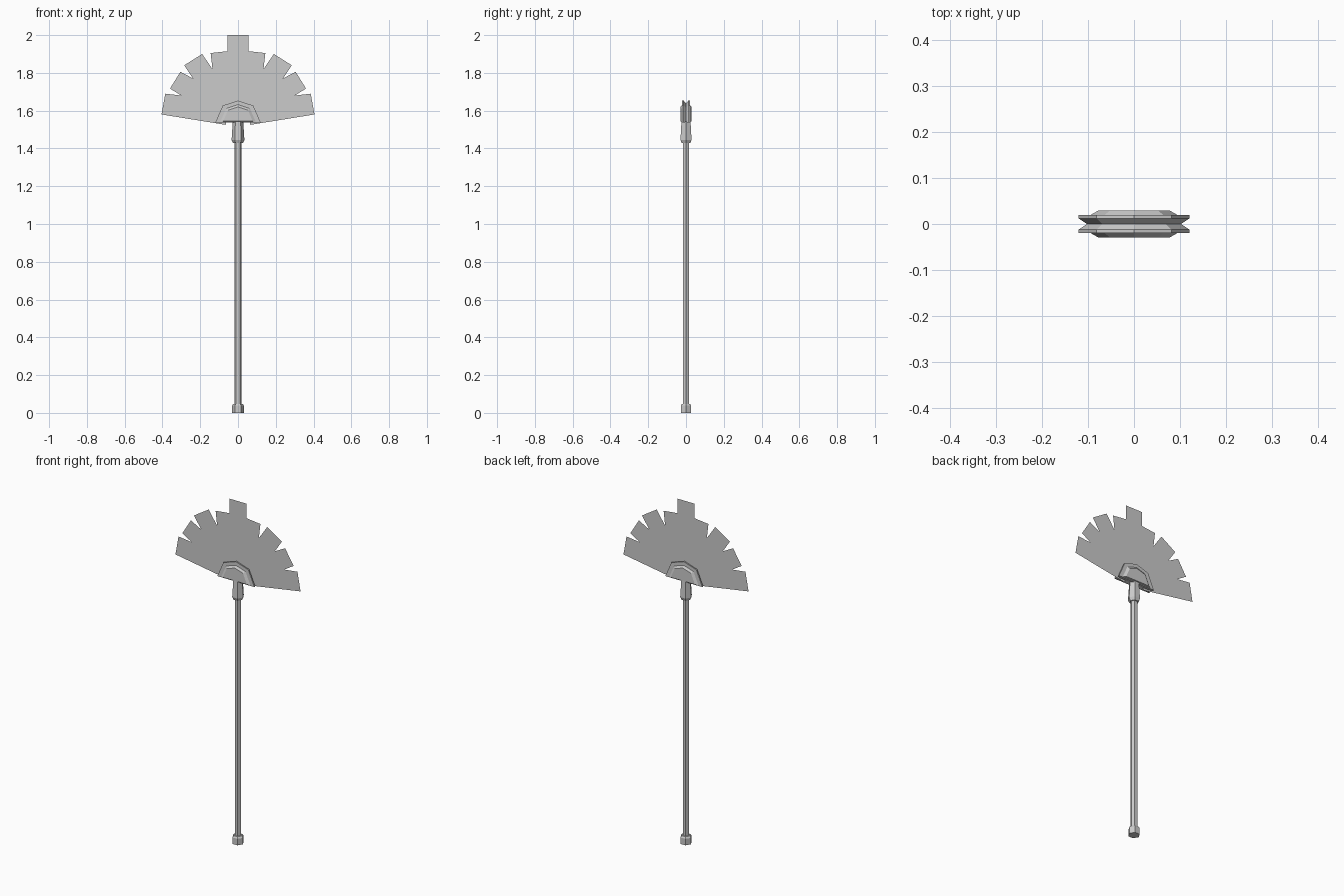
import bpy, math

if "Cube" in bpy.data.objects:
    bpy.data.objects.remove(bpy.data.objects["Cube"])

def make(name, verts, faces):
    me = bpy.data.meshes.new(name)
    me.from_pydata(verts, [], faces)
    me.update()
    ob = bpy.data.objects.new(name, me)
    bpy.context.collection.objects.link(ob)
    return ob

def loft(name, rings):
    """Skin closed rings of equal length and cap both ends."""
    n = len(rings[0])
    verts = [p for r in rings for p in r]
    faces = [(k*n + i, k*n + (i+1) % n, (k+1)*n + (i+1) % n, (k+1)*n + i)
             for k in range(len(rings)-1) for i in range(n)]
    faces += [tuple(reversed(range(n))), tuple(range(len(verts)-n, len(verts)))]
    return make(name, verts, faces)

def hex_turned(name, profile):
    """Six-sided turned part from (radius, z) pairs, corners on the x axis."""
    return loft(name, [[(r*math.cos(i*math.pi/3), r*math.sin(i*math.pi/3), z)
                        for i in range(6)] for r, z in profile])

# handle parts
hex_turned("shaft", [(0.019, 0.03), (0.019, 1.45)])
hex_turned("end_cap", [(0.032, 0), (0.032, 0.038), (0.025, 0.047)])
hex_turned("ferrule", [(0.026, 1.428), (0.034, 1.445), (0.0275, 1.545)])

# thin fan sheet with notched edge, mirrored across x
half = [(0.055, 2.0), (0.055, 1.915), (0.145, 1.905), (0.135, 1.82),
        (0.19, 1.9), (0.285, 1.84), (0.238, 1.77), (0.305, 1.806),
        (0.36, 1.717), (0.3, 1.68), (0.385, 1.69), (0.405, 1.58),
        (0.065, 1.525), (0.06, 1.55)]
outline = half + [(-x, z) for x, z in reversed(half)]
make("fan_sheet", [(x, 0, z) for x, z in outline], [tuple(range(len(outline)))])

# stepped guard clamping the fan on both sides
shape = [(0.12, 0), (0.081, 0.09), (0, 0.116), (-0.081, 0.09), (-0.12, 0)]
profile = [(0.85, 0), (1, 0.012), (1, 0.02), (0.78, 0.02), (0.65, 0.029)]
steps = [(s, -y) for s, y in reversed(profile)] + profile[1:]
loft("fan_guard", [[(x*s, y, 1.537 + (1-s)*0.02 + z*s) for x, z in shape]
                   for s, y in steps])

# consistent outward normals
import bmesh
for ob in bpy.context.collection.objects:
    bm = bmesh.new()
    bm.from_mesh(ob.data)
    bmesh.ops.recalc_face_normals(bm, faces=bm.faces)
    bm.to_mesh(ob.data)
    bm.free()
